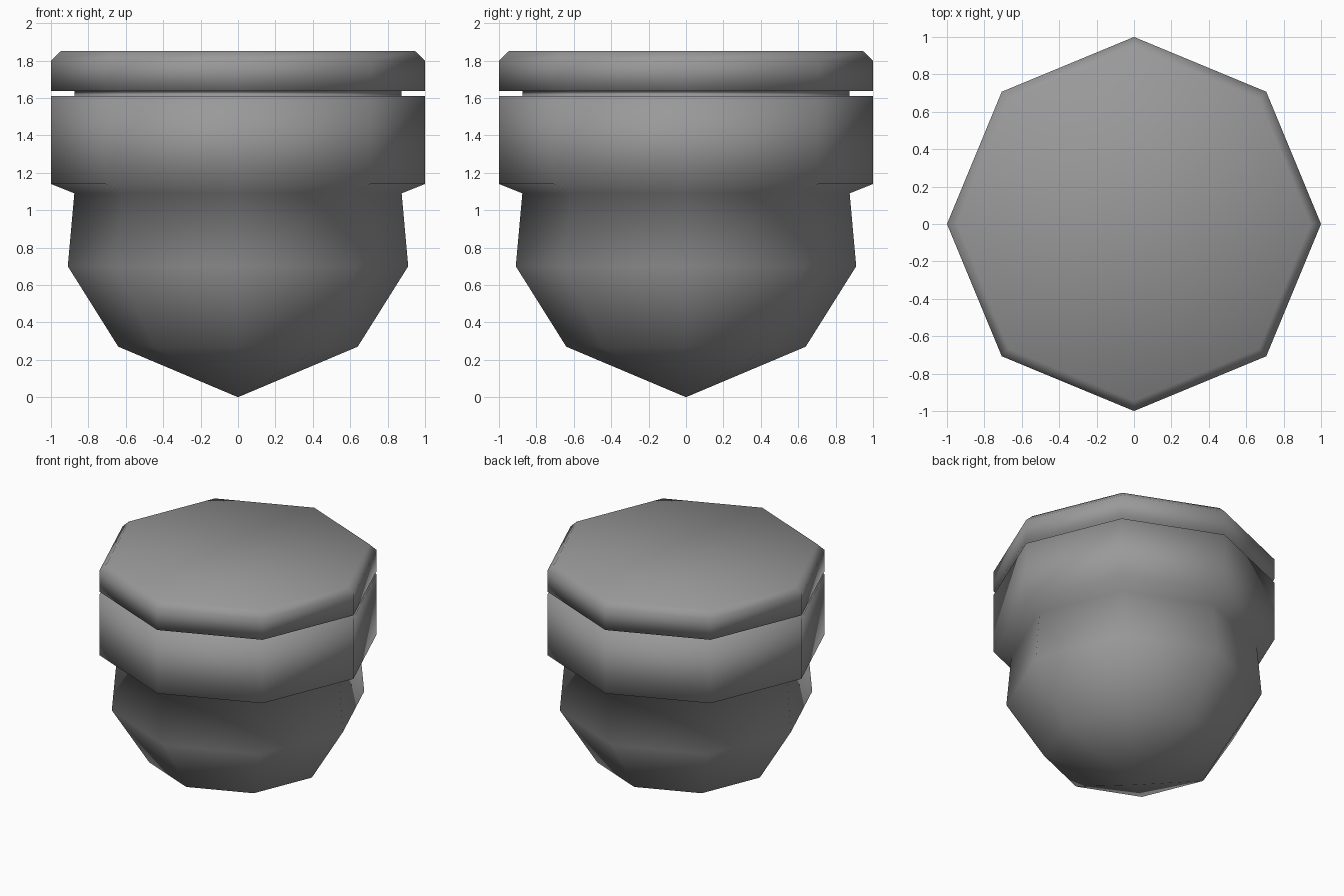
import bpy, bmesh, math

if "Cube" in bpy.data.objects:
    bpy.data.objects.remove(bpy.data.objects["Cube"])

SIDES = 8

def lathe(name, profile):
    """Revolve an (r, z) profile listed bottom to top; r = 0 makes a tip."""
    bm = bmesh.new()
    rings = []
    for r, z in profile:
        n = SIDES if r > 0 else 1
        rings.append([bm.verts.new((r * math.cos(math.tau * i / SIDES),
                                    r * math.sin(math.tau * i / SIDES), z)) for i in range(n)])
    for a, b in zip(rings, rings[1:]):
        for i in range(SIDES):
            j = (i + 1) % SIDES
            if len(a) == 1:
                bm.faces.new((a[0], b[j], b[i]))
            else:
                bm.faces.new((a[i], a[j], b[j], b[i]))
    bm.faces.new(rings[-1])  # flat top
    bmesh.ops.recalc_face_normals(bm, faces=bm.faces)
    for f in bm.faces:
        f.smooth = True
    mesh = bpy.data.meshes.new(name)
    bm.to_mesh(mesh)
    bm.free()
    obj = bpy.data.objects.new(name, mesh)
    bpy.context.collection.objects.link(obj)
    return obj

# One continuous body: pointed base, belly, wide collar, recessed neck, chamfered cap
stopper = lathe("stopper", [
    (0, 0), (0.64, 0.27), (0.91, 0.70), (0.875, 1.09),   # base and belly
    (1, 1.14), (1, 1.61),                                # collar
    (0.875, 1.61), (0.875, 1.637),                       # neck groove
    (1, 1.637), (1, 1.80), (0.945, 1.852),               # cap
])

# Dark grey finish
grey = bpy.data.materials.new("dark_grey")
grey.diffuse_color = (0.32, 0.32, 0.32, 1)
grey.use_nodes = True
grey.node_tree.nodes["Principled BSDF"].inputs["Base Color"].default_value = grey.diffuse_color
stopper.data.materials.append(grey)
